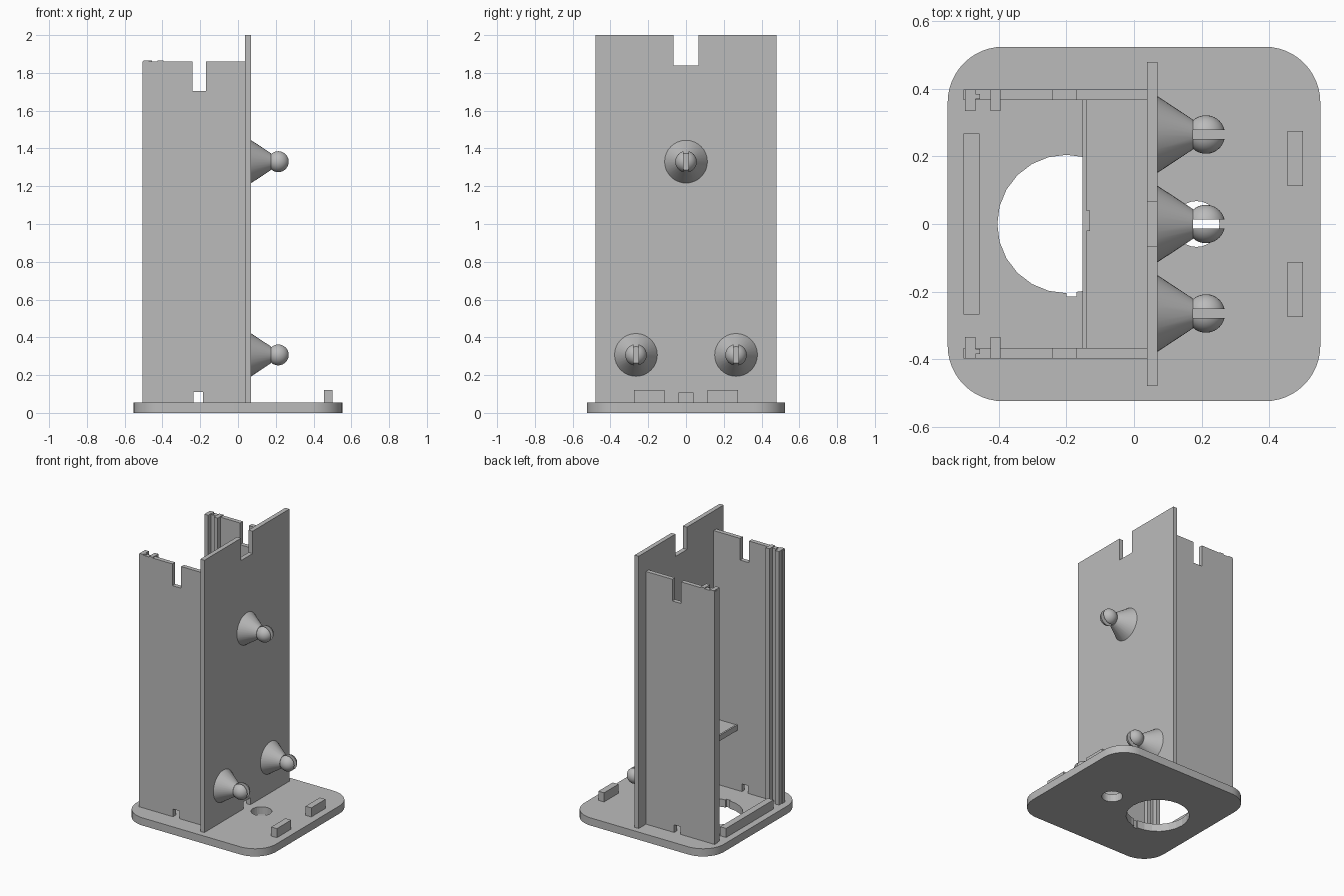
import bpy, bmesh, math
from mathutils import Matrix, Vector

if "Cube" in bpy.data.objects:
    bpy.data.objects.remove(bpy.data.objects["Cube"])

grey = bpy.data.materials.new("plain grey")
grey.use_nodes = True
colour = (0.5, 0.5, 0.5, 1)
grey.diffuse_color = colour
grey.node_tree.nodes["Principled BSDF"].inputs["Base Color"].default_value = colour


def finish(name, bm):
    bmesh.ops.recalc_face_normals(bm, faces=bm.faces)
    mesh = bpy.data.meshes.new(name)
    bm.to_mesh(mesh)
    bm.free()
    mesh.materials.append(grey)
    obj = bpy.data.objects.new(name, mesh)
    bpy.context.collection.objects.link(obj)
    return obj


def extrude(name, points, offset):
    """Extrude a closed outline along the offset vector."""
    bm = bmesh.new()
    face = bm.faces.new([bm.verts.new(p) for p in points])
    new = bmesh.ops.extrude_face_region(bm, geom=[face])["geom"]
    verts = [v for v in new if isinstance(v, bmesh.types.BMVert)]
    bmesh.ops.translate(bm, vec=Vector(offset), verts=verts)
    return finish(name, bm)


def box(name, x0, x1, y0, y1, z0, z1):
    outline = [(x0, y0, z0), (x1, y0, z0), (x1, y1, z0), (x0, y1, z0)]
    return extrude(name, outline, (0, 0, z1 - z0))


def cylinder(name, x, y, radius, sides):
    ring = [(x + radius * math.cos(math.tau * i / sides),
             y + radius * math.sin(math.tau * i / sides), -0.1) for i in range(sides)]
    return extrude(name, ring, (0, 0, 0.3))


def notched(a0, a1, z0, z1, top, bottom):
    """Outline of a plate with one slot in its top and one in its bottom."""
    (t0, t1, tz), (b0, b1, bz) = top, bottom
    return [(a0, z0), (b0, z0), (b0, bz), (b1, bz), (b1, z0), (a1, z0),
            (a1, z1), (t1, z1), (t1, tz), (t0, tz), (t0, z1), (a0, z1)]


def cut(obj, cutters):
    for cutter in cutters:
        mod = obj.modifiers.new("cut", 'BOOLEAN')
        mod.operation = 'DIFFERENCE'
        mod.solver = 'EXACT'
        mod.object = cutter
        cutter.hide_render = True
        cutter.hide_viewport = True
        cutter.display_type = 'WIRE'


def smooth(obj):
    bpy.ops.object.select_all(action='DESELECT')
    obj.select_set(True)
    bpy.context.view_layer.objects.active = obj
    bpy.ops.object.shade_smooth_by_angle(angle=math.radians(30))


FLOOR = 0.055

# Rounded base plate with cable holes
hx, hy, r = 0.552, 0.525, 0.165
outline = []
for k, (sx, sy) in enumerate([(1, 1), (-1, 1), (-1, -1), (1, -1)]):
    for i in range(13):
        a = math.pi / 2 * (k + i / 12)
        outline.append((sx * (hx - r) + r * math.cos(a), sy * (hy - r) + r * math.sin(a), 0))
base = extrude("base_plate", outline, (0, 0, FLOOR))
smooth(base)
cut(base, [cylinder("large_hole_cutter", -0.2, 0, 0.205, 24),
           cylinder("small_hole_cutter", 0.185, 0, 0.068, 24),
           box("key_slot_cutter", -0.2, -0.17, -0.215, -0.15, -0.1, 0.2)])

# Upright main plate
points = notched(-0.48, 0.48, FLOOR, 2, (-0.065, 0.065, 1.84), (-0.04, 0.04, 0.105))
extrude("main_plate", [(0.038, y, z) for y, z in points], (0.032, 0, 0))

# Side walls with guide rails
points = notched(-0.505, 0.038, FLOOR, 1.86, (-0.24, -0.17, 1.705), (-0.235, -0.185, 0.11))
for side, s in (("left_side", -1), ("right_side", 1)):
    extrude(side + "_wall", [(x, s * 0.367, z) for x, z in points], (0, s * 0.031, 0))
    for n, x in (("outer", -0.5), ("inner", -0.425)):
        box(f"{side}_{n}_rail", x, x + 0.03, s * 0.335, s * 0.367, FLOOR, 1.866)
        box(f"{side}_{n}_rail_cap", x, x + 0.03, s * 0.367, s * 0.398, 1.86, 1.866)
    box(side + "_stop", -0.47, -0.456, s * 0.37, s * 0.385, 1.86, 1.866)

# Inner shelf with a front lip
box("inner_shelf", -0.14, 0.038, -0.367, 0.367, 0.49, 0.52)
box("shelf_lip", -0.152, -0.14, -0.367, 0.367, 0.485, 0.525)
box("shelf_tab", -0.14, -0.13, -0.02, 0.04, 0.52, 0.525)

# Raised locating blocks on the base
box("rear_block", -0.505, -0.458, -0.268, 0.268, FLOOR, 0.12)
for side, s in (("left", -1), ("right", 1)):
    box(side + "_front_block", 0.455, 0.5, s * 0.113, s * 0.275, FLOOR, 0.12)


def stud(name, y, z):
    """Cone with a slotted ball tip, turned about the x axis."""
    ball, centre, neck = 0.057, 0.213, 0.175
    start = math.acos((neck - centre) / ball)
    profile = [(0.069, 0), (0.069, 0.114), (neck, 0.044)]
    profile += [(centre + ball * math.cos(start * (1 - i / 12)),
                 ball * math.sin(start * (1 - i / 12))) for i in range(13)]
    bm = bmesh.new()
    verts = [bm.verts.new((x, 0, rad)) for x, rad in profile]
    edges = [bm.edges.new(pair) for pair in zip(verts, verts[1:])]
    bmesh.ops.spin(bm, geom=verts + edges, cent=(0, 0, 0), axis=(1, 0, 0),
                   angle=math.tau, steps=32)
    bmesh.ops.remove_doubles(bm, verts=bm.verts, dist=0.0001)
    bmesh.ops.transform(bm, matrix=Matrix.Translation((0, y, z)), verts=bm.verts)
    obj = finish(name, bm)
    smooth(obj)
    cut(obj, [box(name + "_slot_cutter", neck, 0.3, y - 0.013, y + 0.013, z - 0.1, z + 0.1)])


stud("upper_stud", 0, 1.33)
stud("lower_left_stud", -0.265, 0.307)
stud("lower_right_stud", 0.265, 0.307)
